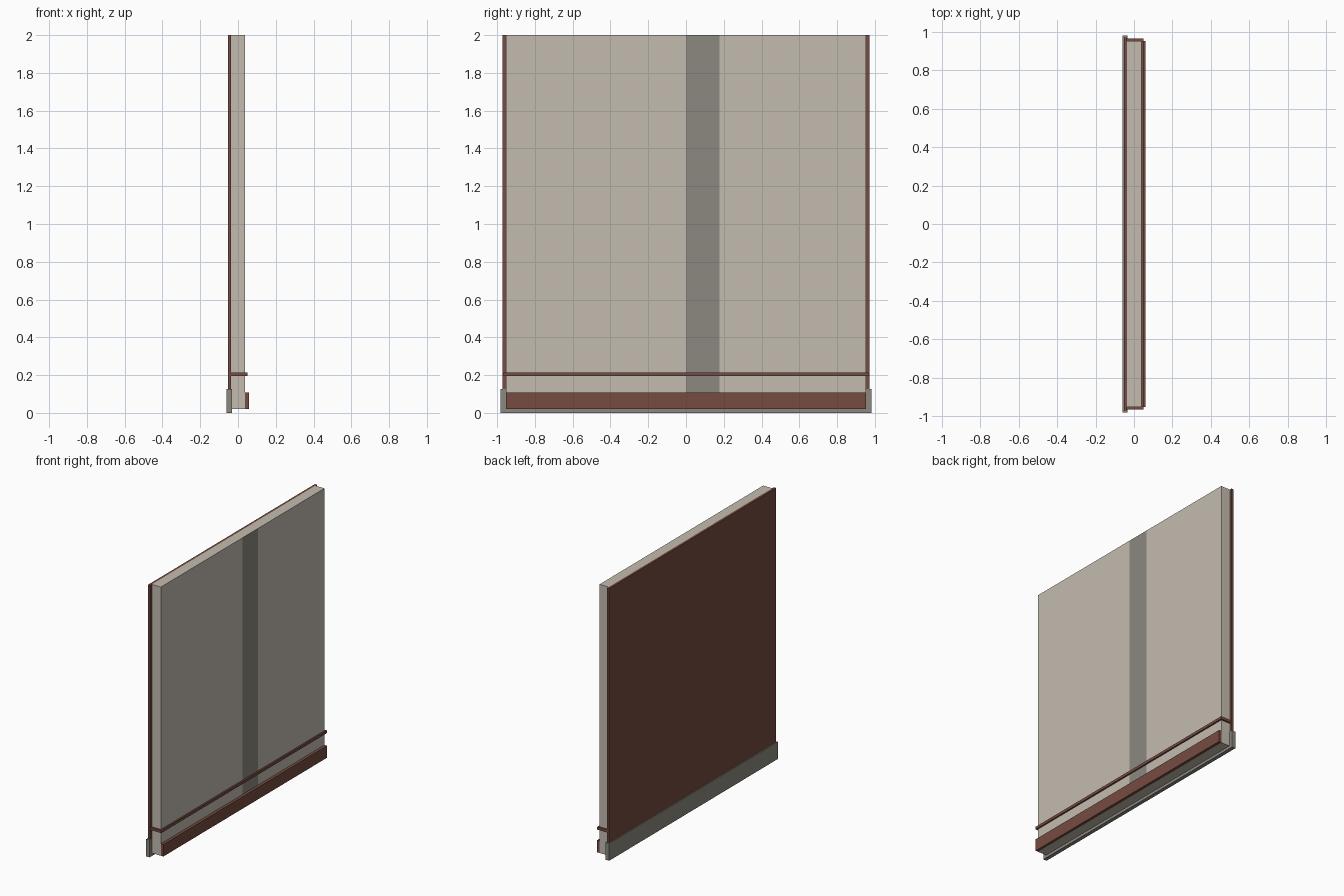
import bpy, bmesh

if "Cube" in bpy.data.objects:
    bpy.data.objects.remove(bpy.data.objects["Cube"])


def material(name, rgb):
    m = bpy.data.materials.new(name)
    m.diffuse_color = (*rgb, 1)
    m.use_nodes = True
    m.node_tree.nodes["Principled BSDF"].inputs["Base Color"].default_value = m.diffuse_color
    return m


plaster = material("pale_plaster", (0.55, 0.50, 0.435))
grey = material("stone_grey", (0.265, 0.25, 0.215))
brown = material("red_brown", (0.18, 0.072, 0.053))


def box(name, x, y, z, mats, cuts=()):
    """Box from (min, max) ranges, optionally sliced at y positions."""
    bm = bmesh.new()
    bmesh.ops.create_cube(bm, size=1)
    for v in bm.verts:
        for i, (lo, hi) in enumerate((x, y, z)):
            v.co[i] = lo if v.co[i] < 0 else hi
    for c in cuts:
        bmesh.ops.bisect_plane(bm, geom=bm.verts[:] + bm.edges[:] + bm.faces[:],
                               plane_co=(0, c, 0), plane_no=(0, 1, 0))
    if cuts:
        # dark stripe on the +x face between the two cuts
        bm.normal_update()
        for f in bm.faces:
            if f.normal.x > 0.9 and cuts[0] < f.calc_center_median().y < cuts[1]:
                f.material_index = 1
    me = bpy.data.meshes.new(name)
    bm.to_mesh(me)
    bm.free()
    for m in mats:
        me.materials.append(m)
    ob = bpy.data.objects.new(name, me)
    bpy.context.collection.objects.link(ob)
    return ob


def sym(h):
    return (-h, h)


# Main wall slab with its vertical painted stripe
box("wall_panel", (-0.037, 0.038), sym(0.953), (0.02, 2.0), [plaster, grey], (0.0, 0.177))
# Thin cladding sheet on the -x side
box("back_cladding", (-0.053, -0.036), sym(0.971), (0.02, 2.0), [brown])
# Stone footing below the cladding
box("footing", (-0.061, -0.033), sym(0.982), (0.0, 0.127), [grey])
# Skirting board on the +x side
box("skirting_board", (0.037, 0.059), sym(0.953), (0.02, 0.108), [brown])
# Thin rail wrapping the +x side and both ends
box("wall_rail", (-0.037, 0.049), sym(0.965), (0.194, 0.214), [brown])
